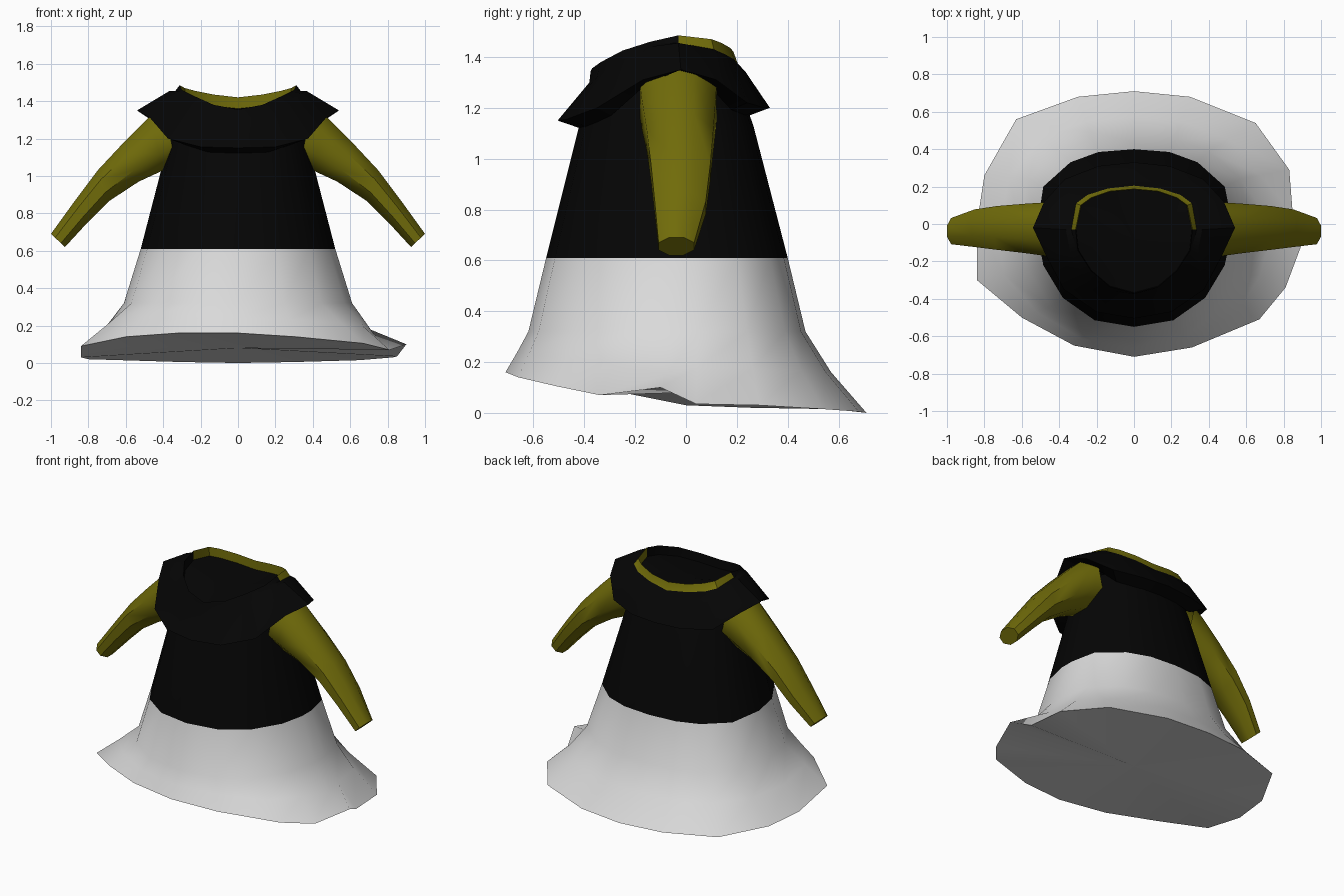
import bpy, math

if "Cube" in bpy.data.objects:
    bpy.data.objects.remove(bpy.data.objects["Cube"])


def material(name, rgb):
    m = bpy.data.materials.new(name)
    m.diffuse_color = (*rgb, 1)
    m.use_nodes = True
    m.node_tree.nodes["Principled BSDF"].inputs["Base Color"].default_value = m.diffuse_color
    return m


BLACK = material("black cloth", (0.0015, 0.0015, 0.0015))
WHITE = material("white cloth", (0.7, 0.7, 0.7))
OLIVE = material("olive yellow cloth", (0.165, 0.15, 0.003))


def loft(name, loops, mats, rule=lambda ring, i: 0, start=None, end=None, angle=35):
    """Skin closed loops; start/end is None (open), 'ngon' or a centre point."""
    n = len(loops[0])
    verts = [p for loop in loops for p in loop]
    faces, slots = [], []
    for r in range(len(loops) - 1):
        for i in range(n):
            j = (i + 1) % n
            faces.append((r * n + i, r * n + j, (r + 1) * n + j, (r + 1) * n + i))
            slots.append(rule(r, i))
    for cap, r in ((start, 0), (end, len(loops) - 1)):
        if cap is None:
            continue
        ring = [r * n + i for i in range(n)]
        if r == 0:
            ring.reverse()
        if cap == 'ngon':
            faces.append(ring)
            slots.append(rule(r, 0))
        else:
            verts.append(cap)
            for i in range(n):
                faces.append((ring[i], ring[(i + 1) % n], len(verts) - 1))
                slots.append(0)
    me = bpy.data.meshes.new(name)
    me.from_pydata(verts, [], faces)
    for m in mats:
        me.materials.append(m)
    for f, s in zip(me.polygons, slots):
        f.material_index = s
    ob = bpy.data.objects.new(name, me)
    bpy.context.collection.objects.link(ob)
    bpy.ops.object.select_all(action='DESELECT')
    ob.select_set(True)
    bpy.context.view_layer.objects.active = ob
    bpy.ops.object.mode_set(mode='EDIT')
    bpy.ops.mesh.select_all(action='SELECT')
    bpy.ops.mesh.normals_make_consistent(inside=False)
    bpy.ops.object.mode_set(mode='OBJECT')
    bpy.ops.object.shade_smooth_by_angle(angle=math.radians(angle))
    return ob


# Body outline, front to back; the +x corner is split in two for the hem fold
HALF = [(0, -.55), (.21, -.515), (.38, -.395), (.485, -.22), (.52, -.03),
        (.485, .20), (.34, .33), (.19, .385), (0, .40)]
OUTLINE = (HALF[:4] + [(.52, -.06), (.52, .03)] + HALF[5:]
           + [(-x, y) for x, y in HALF[-2:0:-1]])


def body(z, rx, front, back):
    """Body outline fitted to a half width, front and back at height z."""
    s = (back - front) / .95
    return [(x * rx / .52, front + (y + .55) * s, z) for x, y in OUTLINE]


def mirrored(half):
    """Close a front-to-back half loop by mirroring it across x."""
    return half + [(-x, y, z) for x, y, z in half[-2:0:-1]]


# Skirt: uneven hem flaring out from the waist, with a fold on the +x side
hem = [(0, -.71, .16), (.31, -.66, .14), (.67, -.51, .105), (.81, -.34, .07),
       (.90, -.10, .10), (.85, .04, .035), (.83, .29, .03), (.65, .54, .015),
       (.30, .68, .005), (0, .71, 0), (-.30, .68, .005), (-.63, .56, .015),
       (-.80, .26, .02), (-.84, 0, .03), (-.84, -.30, .09), (-.60, -.50, .14),
       (-.32, -.65, .16)]
knee = body(.32, .61, -.62, .47)
waist = body(.61, .52, -.55, .40)
mid = []
for i, (h, k) in enumerate(zip(hem, knee)):
    f, g = (.41, .77) if i == 4 else (.42, .5) if 3 <= i <= 12 else (.48, .5)
    mid.append((k[0] + (h[0] - k[0]) * f, k[1] + (h[1] - k[1]) * f,
                k[2] + (h[2] - k[2]) * g))
loft("skirt", [hem, mid, knee, waist], [WHITE], start=(0, 0, .08), angle=60)

# Bodice
loft("bodice", [waist, body(1.13, .385, -.42, .265), body(1.27, .345, -.37, .215)],
     [BLACK], angle=50)

# Cape collar with a yellow band around the back of the neck
edge = mirrored([(0, -.505, 1.15), (.20, -.47, 1.155), (.375, -.35, 1.20),
                 (.47, -.17, 1.31), (.54, -.02, 1.35), (.48, .12, 1.31),
                 (.37, .24, 1.22), (.19, .31, 1.20), (0, .33, 1.20)])
under = [(x * .78, (y + .07) * .8 - .07, z - .03 * min(1, abs(y + .04) / .3))
         for x, y, z in edge]
crease = mirrored([(0, -.38, 1.30), (.15, -.35, 1.32), (.27, -.27, 1.38),
                   (.34, -.15, 1.44), (.365, -.03, 1.455), (.34, .12, 1.42),
                   (.28, .18, 1.38), (.15, .22, 1.35), (0, .235, 1.34)])
band = mirrored([(0, -.375, 1.345), (.135, -.34, 1.37), (.235, -.255, 1.415),
                 (.305, -.145, 1.45), (.335, -.03, 1.455), (.31, .11, 1.43),
                 (.25, .155, 1.41), (.14, .19, 1.39), (0, .205, 1.37)])
rim = mirrored([(0, -.37, 1.355), (.13, -.335, 1.38), (.23, -.25, 1.425),
                (.30, -.14, 1.46), (.312, -.03, 1.485), (.285, .10, 1.47),
                (.23, .14, 1.455), (.13, .175, 1.435), (0, .187, 1.42)])
inner = [(x * .99, y * .99, z - .06) for x, y, z in rim]
loft("collar", [under, edge, crease, band, rim, inner], [BLACK, OLIVE],
     rule=lambda r, i: int(r in (3, 4) and 4 <= i < 12),
     end=(0, -.08, 1.34), angle=30)

# Sleeves: each ring is upper (x, z), lower (x, z), front y, back y
sleeve = [((.40, 1.38), (.33, 1.06), -.18, .12),
          ((.47, 1.32), (.40, 1.03), -.174, .117),
          ((.61, 1.18), (.53, .97), -.155, .108),
          ((.75, 1.03), (.69, .865), -.138, .096),
          ((.87, .87), (.81, .745), -.123, .078),
          ((1.0, .69), (.925, .62), -.108, .032)]
wide = .5 / math.cos(math.pi / 8)
for side, name in ((1, "sleeve_right"), (-1, "sleeve_left")):
    loops = []
    for (ux, uz), (lx, lz), f, b in sleeve:
        loop = []
        for i in range(8):
            a = math.pi * (i + .5) / 4
            c, s = math.cos(a) * wide, math.sin(a) * wide
            loop.append((side * ((ux + lx) / 2 + (ux - lx) * c),
                         (f + b) / 2 + (b - f) * s,
                         (uz + lz) / 2 + (uz - lz) * c))
        loops.append(loop)
    loft(name, loops, [OLIVE], end='ngon', angle=50)
